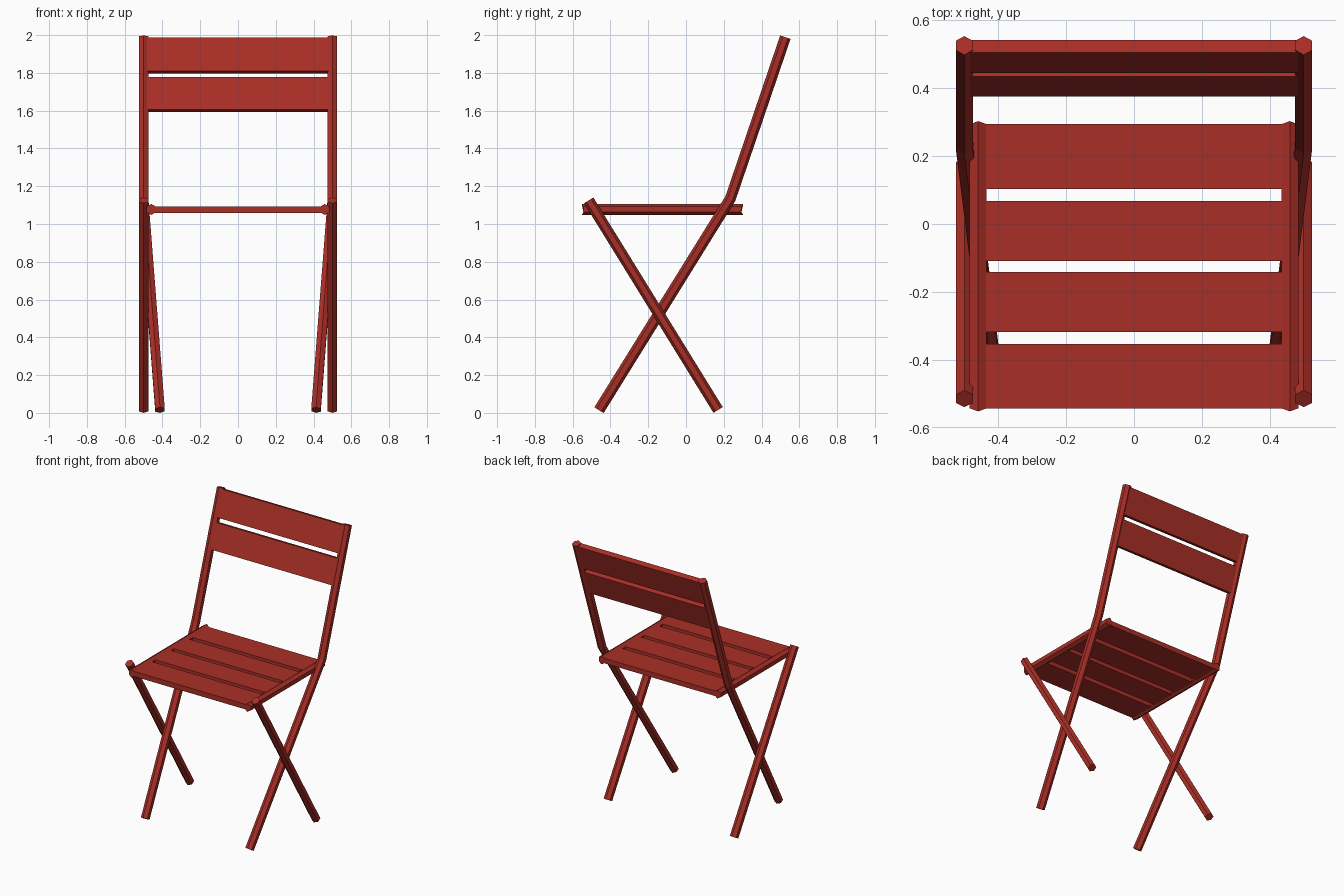
import bpy, bmesh, math
from mathutils import Vector, Matrix

if "Cube" in bpy.data.objects:
    bpy.data.objects.remove(bpy.data.objects["Cube"])

red = bpy.data.materials.new("red_paint")
red.diffuse_color = (0.4, 0.028, 0.02, 1)
red.use_nodes = True
red.node_tree.nodes["Principled BSDF"].inputs["Base Color"].default_value = red.diffuse_color


def finish(name, bm):
    bmesh.ops.recalc_face_normals(bm, faces=bm.faces)
    me = bpy.data.meshes.new(name)
    bm.to_mesh(me)
    bm.free()
    me.materials.append(red)
    ob = bpy.data.objects.new(name, me)
    bpy.context.collection.objects.link(ob)
    return ob


def hex_bar(name, points, r=0.029, ridge=0.0):
    """Six-sided bar swept along points, flat sides facing x."""
    pts = [Vector(p) for p in points]
    bm = bmesh.new()
    rings = []
    for i, p in enumerate(pts):
        t = Vector()
        if i > 0:
            t += (p - pts[i - 1]).normalized()
        if i < len(pts) - 1:
            t += (pts[i + 1] - p).normalized()
        t.normalize()
        x = Vector((1, 0, 0))
        u = (x - t * t.dot(x)).normalized()
        v = t.cross(u)
        out = -1 if i == 0 else (1 if i == len(pts) - 1 else 0)
        ring = []
        for k in range(6):
            a = math.radians(60 * k)
            push = t * (ridge * out) if k % 3 == 0 else Vector()
            ring.append(bm.verts.new(p + r * (math.cos(a) * v + math.sin(a) * u) + push))
        rings.append(ring)
    for a, b in zip(rings, rings[1:]):
        for k in range(6):
            bm.faces.new((a[k], a[(k + 1) % 6], b[(k + 1) % 6], b[k]))
    bm.faces.new(rings[0])
    bm.faces.new(rings[-1])
    return finish(name, bm)


def slat(name, centre, size, tilt=0.0):
    bm = bmesh.new()
    m = (Matrix.Translation(centre) @ Matrix.Rotation(tilt, 4, 'X')
         @ Matrix.Diagonal((*size, 1)))
    bmesh.ops.create_cube(bm, size=1, matrix=m)
    return finish(name, bm)


bend, top = Vector((0.235, 1.135)), Vector((0.526, 1.989))

# Legs, back posts and seat rails on both sides
for side, s in (("left", -1), ("right", 1)):
    hex_bar("back_post_" + side, [(s * 0.413, -0.46, 0.0155),
                                  (s * 0.5, *bend), (s * 0.5, *top)])
    hex_bar("crossing_leg_" + side, [(s * 0.5, -0.515, 1.125), (s * 0.5, 0.17, 0.0155)])
    hex_bar("seat_rail_" + side, [(s * 0.459, -0.543, 1.077), (s * 0.459, 0.294, 1.077)],
            ridge=0.009)

# Seat slats
for i, (y0, y1) in enumerate([(-0.543, -0.353), (-0.318, -0.141),
                              (-0.109, 0.068), (0.103, 0.294)]):
    slat(f"seat_slat_{i + 1}", (0, (y0 + y1) / 2, 1.075), (0.9, y1 - y0, 0.036))

# Backrest slats, tilted along the posts
d = top - bend
tilt = -math.atan2(d.x, d.y)
for name, z0, z1 in (("lower", 1.60, 1.772), ("upper", 1.803, 1.982)):
    z = (z0 + z1) / 2
    y = bend.x + (z - bend.y) * d.x / d.y
    slat("backrest_slat_" + name, (0, y, z), (0.98, 0.038, (z1 - z0) / math.cos(tilt)), tilt)
